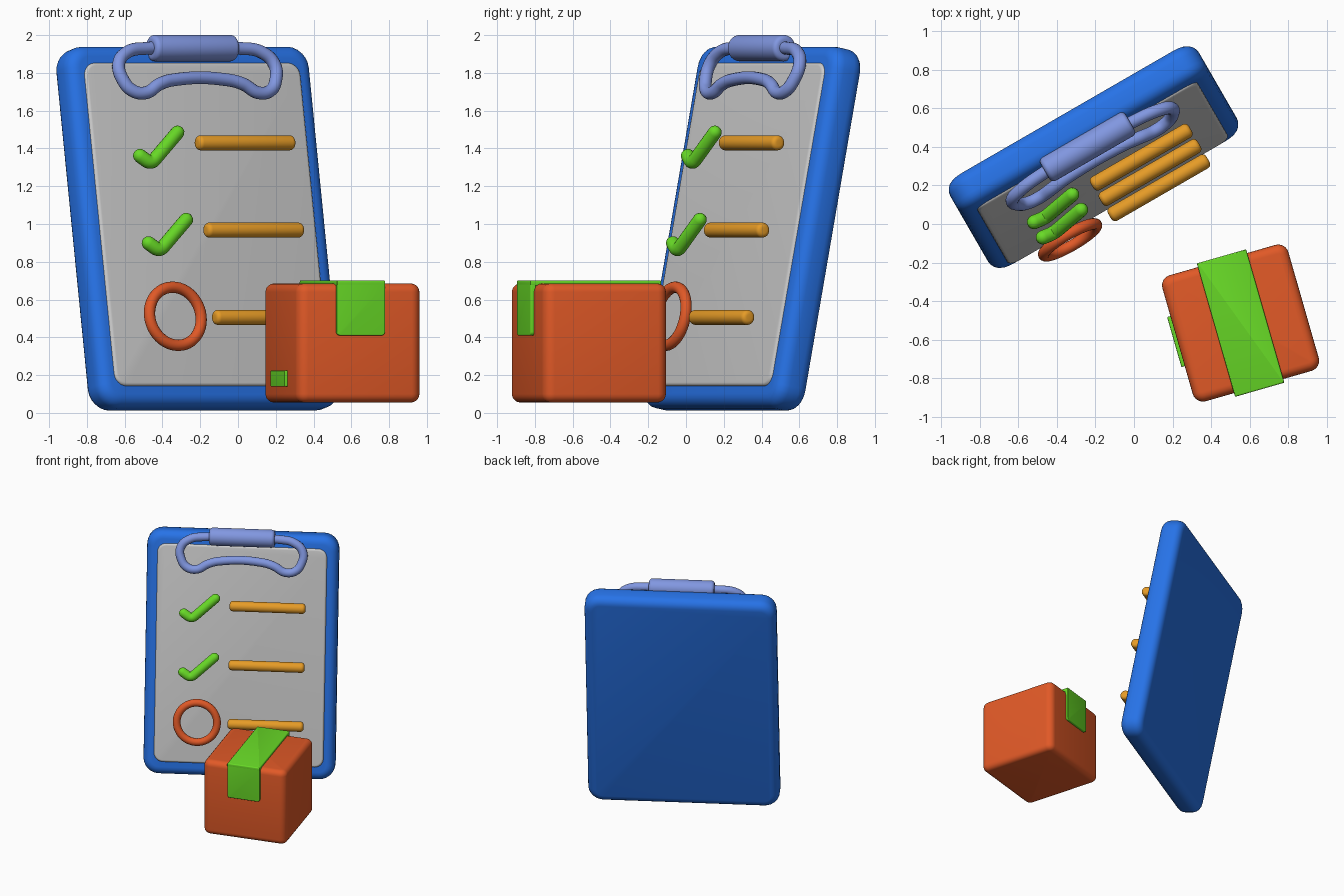
import bpy, bmesh
from math import radians, pi, sin, cos
from mathutils import Matrix, Vector

if "Cube" in bpy.data.objects:
    bpy.data.objects.remove(bpy.data.objects["Cube"])


def material(name, rgb):
    m = bpy.data.materials.new(name)
    m.diffuse_color = (*rgb, 1)
    m.use_nodes = True
    m.node_tree.nodes["Principled BSDF"].inputs["Base Color"].default_value = m.diffuse_color
    return m


BLUE = material("blue", (0.02, 0.17, 0.80))
STEEL = material("lavender", (0.22, 0.31, 0.75))
GREEN = material("green", (0.14, 0.71, 0.02))
AMBER = material("amber", (0.79, 0.33, 0.02))
RED = material("red_orange", (0.75, 0.10, 0.02))

# Local frames: x right, -y front, z up
BOARD = (Matrix.Translation((-0.21, 0.347, 0.975))
         @ Matrix.Rotation(radians(30), 4, 'Z') @ Matrix.Rotation(radians(-11.2), 4, 'X'))
BOX = Matrix.Translation((0.553, -0.514, 0)) @ Matrix.Rotation(radians(16), 4, 'Z')


def finish(ob, frame, mat, angle=40):
    ob.matrix_world = frame
    if mat:
        ob.data.materials.append(mat)
    bpy.ops.object.select_all(action='DESELECT')
    ob.select_set(True)
    bpy.context.view_layer.objects.active = ob
    if ob.type == 'CURVE':
        bpy.ops.object.convert(target='MESH')
        ob = bpy.context.object
    bpy.ops.object.shade_smooth_by_angle(angle=radians(angle))
    return ob


def mesh_object(name, bm, frame, mat, angle=40):
    me = bpy.data.meshes.new(name)
    bm.to_mesh(me)
    bm.free()
    ob = bpy.data.objects.new(name, me)
    bpy.context.collection.objects.link(ob)
    return finish(ob, frame, mat, angle)


def slab(name, size, center, corner, edge, frame, mat, axis=1):
    """Block with rounded corners seen along axis, then rounded rims."""
    bm = bmesh.new()
    bmesh.ops.create_cube(bm, size=1)
    bmesh.ops.scale(bm, vec=size, verts=bm.verts)
    bmesh.ops.translate(bm, vec=center, verts=bm.verts)

    def along(e):
        d = (e.verts[0].co - e.verts[1].co).normalized()
        return abs(d[axis]) > 0.9
    bmesh.ops.bevel(bm, geom=[e for e in bm.edges if along(e)], offset=corner,
                    segments=6, profile=0.5, affect='EDGES')
    bm.normal_update()
    rims = [e for e in bm.edges
            if sum(abs(f.normal[axis]) > 0.9 for f in e.link_faces) == 1]
    bmesh.ops.bevel(bm, geom=rims, offset=edge, segments=5, profile=0.5, affect='EDGES')
    return mesh_object(name, bm, frame, mat)


def rod(name, radius, length, edge, center, mat):
    """Bevelled cylinder lying along x on the board."""
    bm = bmesh.new()
    bmesh.ops.create_cone(bm, cap_ends=True, segments=32, radius1=radius, radius2=radius,
                          depth=length,
                          matrix=Matrix.Translation(center) @ Matrix.Rotation(pi / 2, 4, 'Y'))
    rims = [e for e in bm.edges if any(len(f.verts) > 4 for f in e.link_faces)]
    bmesh.ops.bevel(bm, geom=rims, offset=edge, segments=5, profile=0.5, affect='EDGES')
    return mesh_object(name, bm, BOARD, mat)


def tube(name, pts, radius, mat, kind='POLY', cyclic=False, radii=None):
    cu = bpy.data.curves.new(name, 'CURVE')
    cu.dimensions = '3D'
    cu.bevel_depth = radius
    cu.bevel_resolution = 6
    cu.use_fill_caps = True
    sp = cu.splines.new(kind)
    points = sp.bezier_points if kind == 'BEZIER' else sp.points
    points.add(len(pts) - 1)
    for i, (p, co) in enumerate(zip(points, pts)):
        if kind == 'BEZIER':
            p.co = co
            p.handle_left_type = p.handle_right_type = 'AUTO'
        else:
            p.co = (*co, 1)
        if radii:
            p.radius = radii[i]
    sp.use_cyclic_u = cyclic
    ob = bpy.data.objects.new(name, cu)
    bpy.context.collection.objects.link(ob)
    return finish(ob, BOARD, mat, 60)


def check(name, dz):
    """Tick mark: rounded bend plus hemispherical ends."""
    r, depth = 0.037, -0.21
    a, b, c = (Vector((x, depth, z + dz)) for x, z in
               ((-0.445, 0.358), (-0.375, 0.308), (-0.185, 0.485)))
    d1, d2 = (b - a).normalized(), (c - b).normalized()
    p, q = b - d1 * 0.035, b + d2 * 0.035
    bend = [p.lerp(b, t).lerp(b.lerp(q, t), t) for t in (0, .2, .4, .6, .8, 1)]
    ends = [radians(x) for x in (4, 25, 45, 67, 90)]
    head = [a - d1 * r * (cos(t) - 0.3) for t in ends]
    tail = [c + d2 * r * (cos(t) - 0.3) for t in reversed(ends)]
    radii = [sin(t) for t in ends]
    tube(name, head + bend + tail, r, GREEN, radii=radii + [1] * 6 + radii[::-1])


# Board and paper
slab("board", (1.49, 0.19, 1.95), (0, 0, 0), 0.12, 0.065, BOARD, BLUE)
slab("paper", (1.32, 0.05, 1.745), (0, -0.083, 0.004), 0.07, 0.018, BOARD, None)

# Clip: roller and bent wire, mirrored about the middle
rod("clip_roller", 0.07, 0.51, 0.025, (0, -0.125, 0.95), STEEL)
half = [(0.15, -0.128, 0.95), (0.28, -0.13, 0.948), (0.41, -0.14, 0.925),
        (0.475, -0.15, 0.86), (0.465, -0.165, 0.765), (0.42, -0.175, 0.71),
        (0.345, -0.18, 0.698), (0.255, -0.18, 0.745), (0.17, -0.175, 0.768)]
wire = half + [(-x, y, z) for x, y, z in reversed(half)]
tube("clip_wire", wire, 0.034, STEEL, 'BEZIER', True)

# Checklist rows
for i in range(3):
    rod(f"line_{i + 1}", 0.04, 0.59, 0.024, (0.214, -0.21, 0.422 - 0.471 * i), AMBER)
for i in range(2):
    check(f"check_mark_{i + 1}", -0.471 * i)
ring = [(-0.32 + 0.157 * cos(t), -0.215, -0.515 + 0.157 * sin(t))
        for t in (2 * pi * k / 48 for k in range(48))]
tube("open_circle", ring, 0.03, RED, cyclic=True)

# Parcel with tape over the top and down both sides
slab("parcel", (0.68, 0.68, 0.63), (0, 0, 0.37), 0.055, 0.045, BOX, RED, axis=2)
slab("tape_top", (0.266, 0.72, 0.03), (0, 0, 0.687), 0.004, 0.008, BOX, GREEN, axis=2)
for name, s in (("front", -1), ("back", 1)):
    slab(f"tape_{name}", (0.266, 0.03, 0.285), (0, s * 0.345, 0.552), 0.02, 0.006, BOX, GREEN)

# Small side label
slab("side_label", (0.03, 0.27, 0.085), (-0.343, 0, 0.182), 0.006, 0.004, BOX, GREEN, axis=0)
